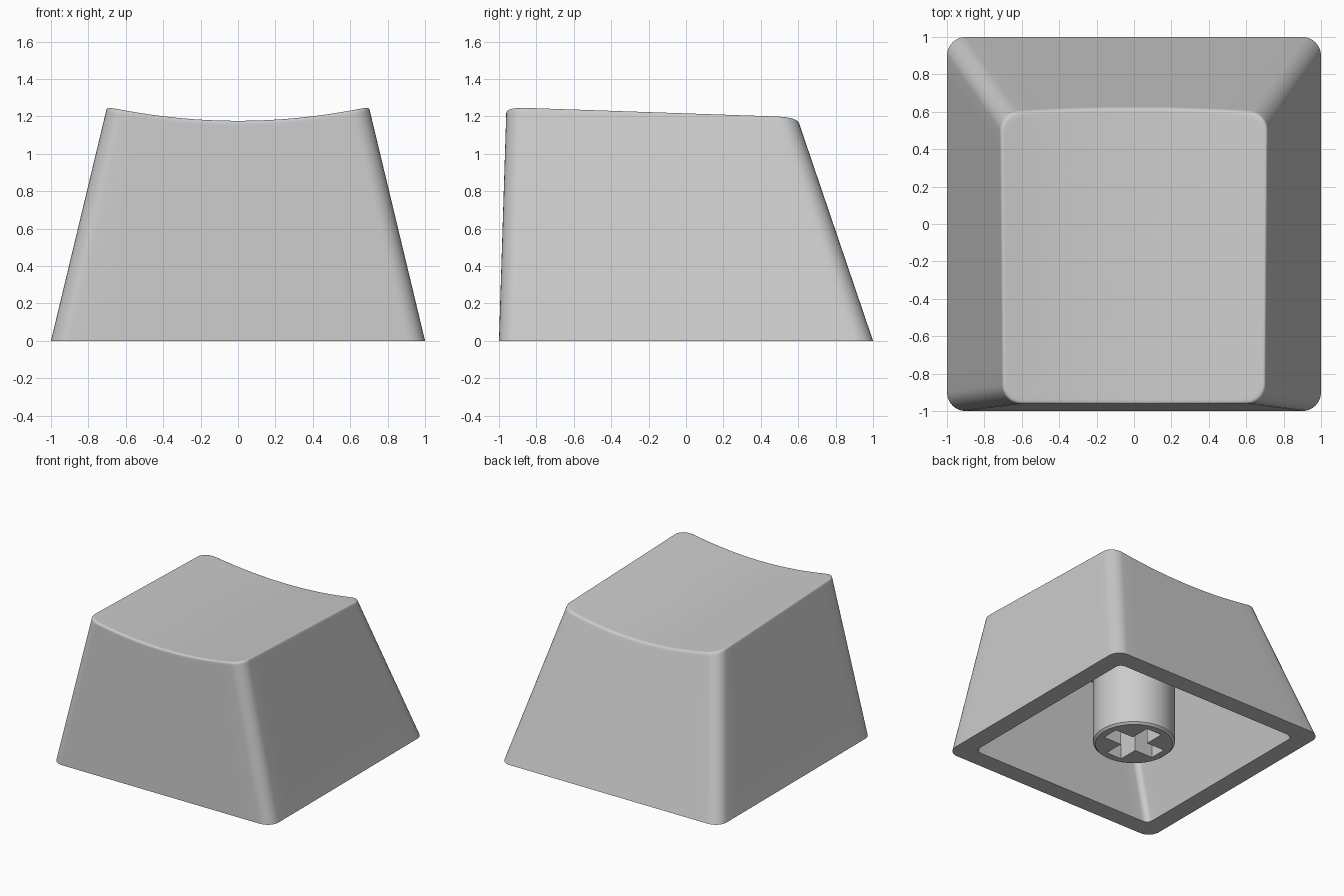
import bpy, bmesh
from math import sin, cos, pi, sqrt, radians

if "Cube" in bpy.data.objects:
    bpy.data.objects.remove(bpy.data.objects["Cube"])


def dish(x, y):
    """Height of the scooped, slightly tilted top."""
    return 1.175 - 0.036 * (y + 0.92) + 3.3 - sqrt(3.3 ** 2 - x * x)


def section(z, inset=0.0, r=0.1, arc=8, side=14):
    """Rounded rectangle outline of the tapering cap at height z."""
    hx = 1 - 0.24 * z - inset
    y0, y1 = -1 + 0.032 * z + inset, 1 - 0.34 * z - inset
    centres = [(hx - r, y1 - r), (r - hx, y1 - r), (r - hx, y0 + r), (hx - r, y0 + r)]
    pts = []
    for q, (cx, cy) in enumerate(centres):
        for i in range(arc + 1):
            a = (q + i / arc) * pi / 2
            pts.append((cx + r * cos(a), cy + r * sin(a), z))
        a = (q + 1) * pi / 2
        p = pts[-1]
        nx, ny = centres[(q + 1) % 4]
        e = (nx + r * cos(a), ny + r * sin(a))
        for i in range(1, side):
            t = i / side
            pts.append((p[0] + (e[0] - p[0]) * t, p[1] + (e[1] - p[1]) * t, z))
    return pts


def loft(name, rings):
    """Skin a list of equal-length rings and cap both ends."""
    bm = bmesh.new()
    vs = [[bm.verts.new(p) for p in ring] for ring in rings]
    n = len(vs[0])
    for a, b in zip(vs, vs[1:]):
        for i in range(n):
            j = (i + 1) % n
            bm.faces.new((a[i], a[j], b[j], b[i]))
    bm.faces.new(vs[0][::-1])
    bm.faces.new(vs[-1])
    bmesh.ops.recalc_face_normals(bm, faces=bm.faces)
    me = bpy.data.meshes.new(name)
    bm.to_mesh(me)
    bm.free()
    ob = bpy.data.objects.new(name, me)
    bpy.context.collection.objects.link(ob)
    return ob


def activate(ob):
    bpy.ops.object.select_all(action='DESELECT')
    ob.select_set(True)
    bpy.context.view_layer.objects.active = ob


# Cap rim: where each slanted wall line meets the dish
low, high = section(0), section(1.25)


def on_wall(i, z):
    t = z / 1.25
    return tuple(low[i][k] + (high[i][k] - low[i][k]) * t for k in range(2)) + (z,)


rim = []
for i in range(len(low)):
    z = 1.2
    for _ in range(8):
        x, y, _z = on_wall(i, z)
        z = dish(x, y)
    rim.append(on_wall(i, z))

# Cap shell: cavity, bottom lip, walls, rounded rim, dished top
B, CY = 0.014, -0.18
rings = [section(1.0, 0.15, 0.05), section(0, 0.15, 0.05), low]
rings.append([on_wall(i, p[2] - 2 * B) for i, p in enumerate(rim)])


def shrink(p, s):
    return p[0] * s, CY + (p[1] - CY) * s


for k in range(5):
    a = k / 4 * pi / 2
    ring = []
    for i, p in enumerate(rim):
        drop, inset = B * (1 - sin(a)), B * (1 - cos(a))
        w = on_wall(i, p[2] - drop)
        x, y = shrink(w, 1 - inset / 0.74)
        ring.append((x, y, dish(x, y) - drop))
    rings.append(ring)
for s in (0.96, 0.9, 0.8, 0.68, 0.55, 0.42, 0.28, 0.14, 0.01):
    ring = []
    for p in rim:
        x, y = shrink(p, s)
        ring.append((x, y, dish(x, y)))
    rings.append(ring)
cap = loft("keycap_shell", rings)

# Stem with a small chamfer, hanging from the cavity roof
stem = loft("stem", [[(r * cos(i * pi / 32), r * sin(i * pi / 32), z) for i in range(64)]
                     for r, z in ((0.292, 0), (0.308, 0.016), (0.308, 1.05))])

# Cross-shaped socket cut into the stem
L, W = 0.235, 0.07
quarter = [(L, -W), (L, W), (W, W)]
outline = []
for q in range(4):
    c, s = round(cos(q * pi / 2)), round(sin(q * pi / 2))
    outline += [(x * c - y * s, x * s + y * c) for x, y in quarter]
cutter = loft("cross_cutter", [[(x, y, z) for x, y in outline] for z in (-0.1, 0.45)])
cutter.hide_render = True
activate(stem)
mod = stem.modifiers.new("socket", 'BOOLEAN')
mod.operation, mod.solver, mod.object = 'DIFFERENCE', 'EXACT', cutter
bpy.ops.object.modifier_apply(modifier=mod.name)
bpy.data.objects.remove(cutter)

for ob in (cap, stem):
    activate(ob)
    bpy.ops.object.shade_smooth_by_angle(angle=radians(32))
